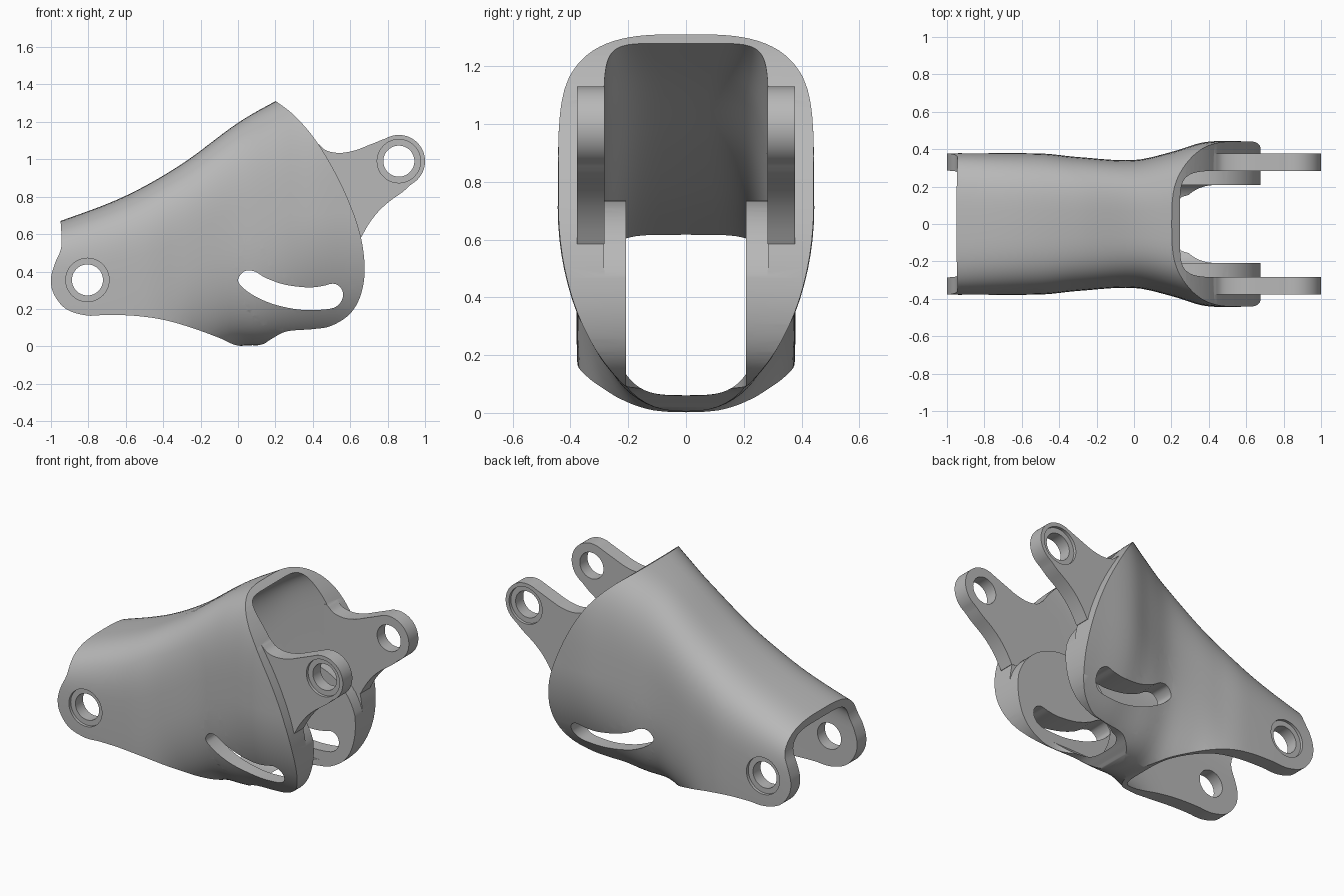
import bpy, bmesh, math
from mathutils import Vector

if "Cube" in bpy.data.objects:
    bpy.data.objects.remove(bpy.data.objects["Cube"])

grey = bpy.data.materials.new("grey_plastic")
grey.diffuse_color = (0.48, 0.48, 0.48, 1)
grey.use_nodes = True
grey.node_tree.nodes["Principled BSDF"].inputs["Base Color"].default_value = grey.diffuse_color


def make(name, verts, faces):
    me = bpy.data.meshes.new(name)
    me.from_pydata(verts, [], faces)
    bm = bmesh.new()
    bm.from_mesh(me)
    bmesh.ops.recalc_face_normals(bm, faces=bm.faces)
    bm.to_mesh(me)
    bm.free()
    me.materials.append(grey)
    ob = bpy.data.objects.new(name, me)
    bpy.context.collection.objects.link(ob)
    return ob


def boolean(ob, other, op, keep=False):
    m = ob.modifiers.new("bool", 'BOOLEAN')
    m.operation, m.object, m.solver = op, other, 'EXACT'
    bpy.context.view_layer.objects.active = ob
    bpy.ops.object.modifier_apply(modifier=m.name)
    if not keep:
        bpy.data.objects.remove(other)


def smooth(pts, n=5, closed=True):
    """Catmull-Rom curve through 2D points."""
    out, k = [], len(pts)
    at = (lambda i: Vector(pts[i % k])) if closed else (lambda i: Vector(pts[min(max(i, 0), k - 1)]))
    for i in range(k if closed else k - 1):
        a, b, c, d = (at(i + j) for j in (-1, 0, 1, 2))
        for s in range(n):
            t = s / n
            out.append(tuple(0.5 * (2 * b + (c - a) * t + (2 * a - 5 * b + 4 * c - d) * t * t
                                    + (3 * b - a - 3 * c + d) * t ** 3)))
    return out if closed else out + [pts[-1]]


def circle(x, z, r, n=48, a0=0, a1=360):
    d = n if a1 - a0 == 360 else n - 1
    ang = [math.radians(a0 + (a1 - a0) * i / d) for i in range(n)]
    return [(x + r * math.cos(a), z + r * math.sin(a)) for a in ang]


def prism(name, pts, lo, hi, axis='y'):
    """Extrude an (x,z) outline along y, or an (x,y) outline along z."""
    n = len(pts)
    f = (lambda p, h: (p[0], h, p[1])) if axis == 'y' else (lambda p, h: (p[0], p[1], h))
    v = [f(p, lo) for p in pts] + [f(p, hi) for p in pts]
    faces = [(i, (i + 1) % n, n + (i + 1) % n, n + i) for i in range(n)]
    return make(name, v, faces + [tuple(range(n)), tuple(range(n, 2 * n))])


def curve(keys, x):
    """Smooth interpolation through (x, value) keys."""
    k = len(keys)
    sl = [(keys[min(i + 1, k - 1)][1] - keys[max(i - 1, 0)][1])
          / (keys[min(i + 1, k - 1)][0] - keys[max(i - 1, 0)][0]) for i in range(k)]
    x = min(max(x, keys[0][0]), keys[-1][0])
    i = max(j for j in range(k - 1) if keys[j][0] <= x)
    (x0, v0), (x1, v1) = keys[i], keys[i + 1]
    h = x1 - x0
    t = (x - x0) / h
    return ((2 * t**3 - 3 * t**2 + 1) * v0 + (t**3 - 2 * t**2 + t) * h * sl[i]
            + (3 * t**2 - 2 * t**3) * v1 + (t**3 - t**2) * h * sl[i + 1])


# Shell section parameters along x: top, widest height, bottom, half width
TOP = [(-1.2, .59), (-.95, .67), (-.6, .805), (-.3, .975), (0, 1.195), (.2, 1.31), (.5, 1.46), (1, 1.62)]
MID = [(-1.2, .35), (-.5, .4), (0, .62), (.3, .7), (1, .7)]
BOT = [(-1.2, -.6), (-.5, -.55), (-.25, -.15), (-.1, -.045), (0, 0), (.12, .005), (1, 0)]
WID = [(-1.2, .377), (-.5, .377), (-.3, .358), (0, .342), (.2, .385), (.38, .438), (.6, .442), (1, .435)]
# Section squareness (upper and lower) for the outside and the cavity
OUT_UP = [(-1.2, 3.2), (0, 3.2), (.3, 3.5), (1, 3.5)]
OUT_LOW = [(-1.2, 2.5), (.05, 2.5), (.35, 2), (1, 2)]
IN_UP = [(-1.2, 5), (-.6, 4.5), (0, 4), (.3, 7), (1, 8)]
IN_LOW = [(-1.2, 3.4), (1, 3.4)]


def loft(name, x0, x1, inset, n_up, n_low, width=None, nx=48, ns=80):
    verts, faces = [], []
    for i in range(nx + 1):
        x = x0 + (x1 - x0) * i / nx
        top, mid, bot = curve(TOP, x) - inset, curve(MID, x), curve(BOT, x) + inset
        w = width or curve(WID, x)
        for j in range(ns):
            a = math.tau * j / ns
            c, s = math.cos(a), math.sin(a)
            e = 2 / curve(n_up if s > 0 else n_low, x)
            verts.append((x, w * math.copysign(abs(c) ** e, c),
                          mid + (top - mid if s > 0 else mid - bot) * math.copysign(abs(s) ** e, s)))
    for i in range(nx):
        for j in range(ns):
            k = (j + 1) % ns
            faces.append((i * ns + j, i * ns + k, (i + 1) * ns + k, (i + 1) * ns + j))
    faces += [tuple(range(ns)), tuple(range(nx * ns, nx * ns + ns))]
    return make(name, verts, faces)


# Hollow shell
body = loft("shell_body", -1.1, .85, 0, OUT_UP, OUT_LOW)
outer = loft("outer_helper", -1.1, .85, 0, OUT_UP, OUT_LOW)
boolean(body, loft("cavity", -1.2, .95, .055, IN_UP, IN_LOW, .285), 'DIFFERENCE')

# Round thickening pads on the inner walls
for s in (-1, 1):
    pad = prism("pad", circle(.34, .39, .345, 64), *sorted((s * .208, s * .36)))
    boolean(pad, outer, 'INTERSECT', keep=True)
    boolean(body, pad, 'UNION')
bpy.data.objects.remove(outer)

# Side outline trims the shell
outline = smooth([(.2, 1.312), (.3, 1.235), (.42, 1.095), (.55, .87), (.645, .63), (.677, .43), (.658, .28),
                  (.6, .175), (.5, .11), (.4, .092), (.26, .08), (.18, .04), (.12, .008), (0, .004),
                  (-.1, .045), (-.25, .1), (-.4, .142), (-.55, .163), (-.7, .168), (-.81, .165),
                  (-.92, .2), (-.985, .28), (-1, .36), (-.98, .44), (-.95, .51), (-.943, .57),
                  (-.95, .69)], 5, False)
outline += [(-.95, .9), (0, 1.4), (.19, 1.4)]
boolean(body, prism("outline", outline, -.7, .7), 'INTERSECT')

# Open gap between the pads, rounded toward the bridge
gap = circle(.43, 0, .208, 32, 90, 270) + [(.9, -.208), (.9, .208)]
boolean(body, prism("gap", gap, -.2, .7, 'z'), 'DIFFERENCE')

# Arms with round eyes
arm = smooth([(.40, 1.08), (.425, 1.085), (.47, 1.048), (.54, 1.034), (.62, 1.046), (.7, 1.076),
              (.76, 1.1)], 5, False)
arm += circle(.86, .99, .14, 36, 118, -52)
arm += smooth([(.925, .865), (.88, .825), (.81, .775), (.75, .72), (.7, .655), (.66, .585)], 3, False)
arm += [(.6, .59), (.42, .8)]
for s in (-1, 1):
    boolean(body, prism("arm", arm, *sorted((s * .283, s * .378))), 'UNION')

# Curved slots, pivot holes and shallow outer recesses
slot = smooth([(0, .355), (.035, .402), (.09, .4), (.15, .365), (.25, .33), (.37, .315), (.45, .322),
               (.51, .335), (.552, .31), (.56, .26), (.525, .212), (.45, .196), (.33, .196),
               (.2, .222), (.1, .263), (.03, .31)], 4)
boolean(body, prism("slot", slot, -.7, .7), 'DIFFERENCE')
for x, z in ((-.805, .355), (.86, .99)):
    boolean(body, prism("hole", circle(x, z, .083), -.7, .7), 'DIFFERENCE')
    for s in (-1, 1):
        boolean(body, prism("recess", circle(x, z, .116), *sorted((s * .36, s * .7))), 'DIFFERENCE')

# Smooth surfaces, crisp cut edges
bpy.ops.object.select_all(action='DESELECT')
body.select_set(True)
bpy.context.view_layer.objects.active = body
bpy.ops.object.shade_smooth_by_angle(angle=math.radians(32))
